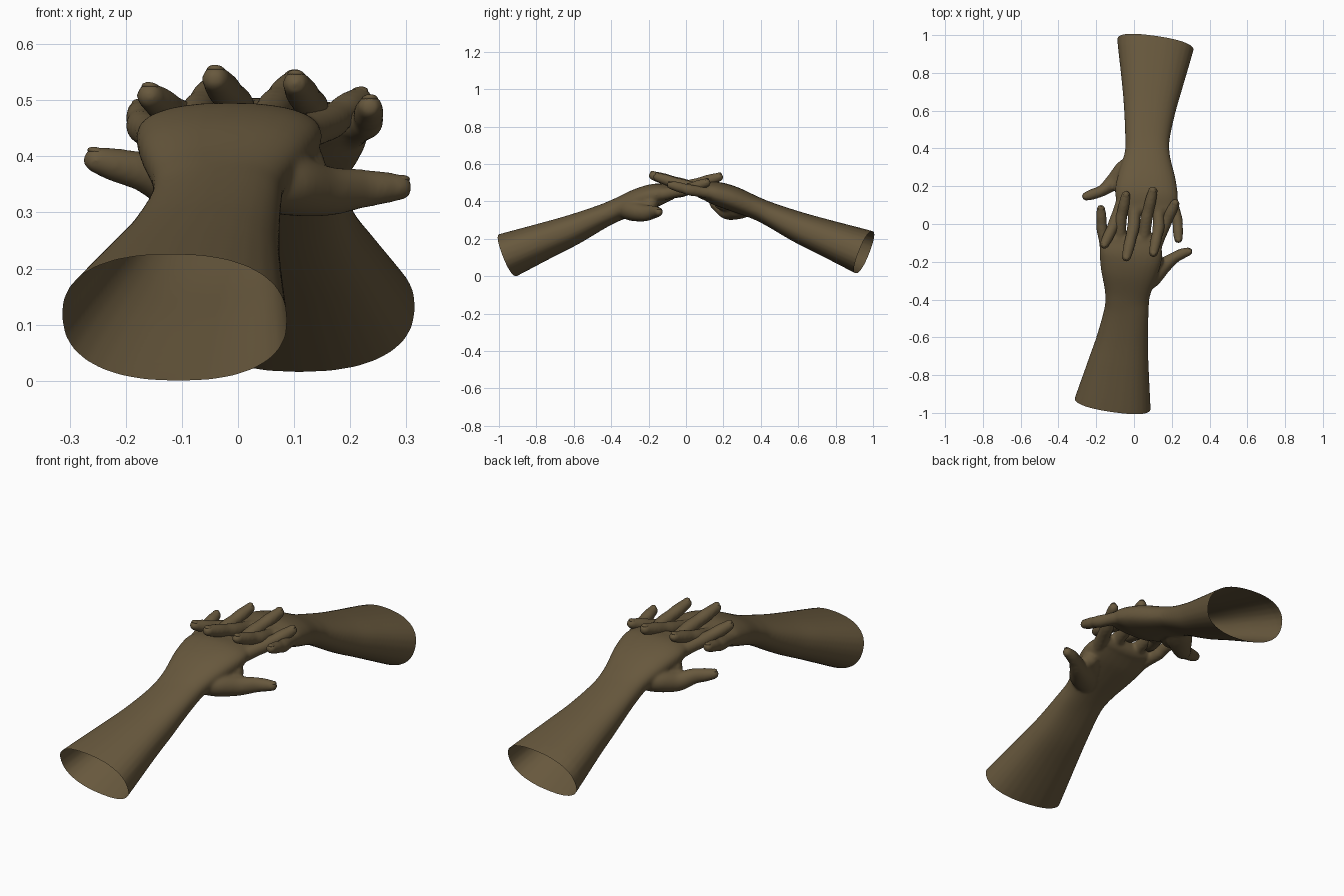
import bpy, bmesh, math
from mathutils import Vector

if "Cube" in bpy.data.objects:
    bpy.data.objects.remove(bpy.data.objects["Cube"])

skin = bpy.data.materials.new("brown_skin")
skin.diffuse_color = (0.137, 0.098, 0.047, 1)
skin.use_nodes = True
skin.node_tree.nodes["Principled BSDF"].inputs["Base Color"].default_value = skin.diffuse_color


def spline(rows, steps=6):
    """Catmull-Rom through rows of any length."""
    out = []
    for i in range(len(rows) - 1):
        a, b, c, d = (rows[max(0, min(len(rows) - 1, i + k))] for k in (-1, 0, 1, 2))
        for s in range(steps):
            t = s / steps
            out.append([0.5 * (2 * q + (r - p) * t + (2 * p - 5 * q + 4 * r - u) * t * t
                               + (3 * q - p - 3 * r + u) * t ** 3)
                        for p, q, r, u in zip(a, b, c, d)])
    return out + [list(rows[-1])]


def tube(bm, rows, power=2.0, n=28):
    """Loft rows of (x, y, z, half width, half thickness), rounding the far end."""
    rows = spline(rows)
    end, prev = rows[-1], rows[-2]
    d = (Vector(end[:3]) - Vector(prev[:3])).normalized()
    r = min(end[3], end[4])
    for k in range(1, 6):
        a = k / 5 * math.radians(85)
        shrink = math.cos(a)
        rows.append(list(Vector(end[:3]) + d * r * math.sin(a))
                    + [end[3] - r * (1 - shrink), end[4] * shrink])
    rings = []
    for i, row in enumerate(rows):
        t = Vector(rows[min(i + 1, len(rows) - 1)][:3]) - Vector(rows[max(i - 1, 0)][:3])
        side = t.cross(Vector((0, 0, 1))).normalized()
        up = side.cross(t).normalized()
        ring = []
        for j in range(n):
            a = 2 * math.pi * j / n
            c, s = math.cos(a), math.sin(a)
            u = math.copysign(abs(c) ** (2 / power), c) * row[3]
            v = math.copysign(abs(s) ** (2 / power), s) * row[4]
            ring.append(bm.verts.new(Vector(row[:3]) + side * u + up * v))
        rings.append(ring)
    for p, q in zip(rings, rings[1:]):
        for j in range(n):
            bm.faces.new((p[j], p[(j + 1) % n], q[(j + 1) % n], q[j]))
    bm.faces.new(rings[0][::-1])
    bm.faces.new(rings[-1])


# forearm, wrist and palm sections
ARM = [(-.124, -1.03, .082, .212, .128), (-.113, -.952, .113, .203, .121),
       (-.083, -.75, .192, .163, .097), (-.061, -.61, .247, .137, .082),
       (-.04, -.46, .315, .118, .064), (-.034, -.37, .355, .12, .06),
       (-.024, -.25, .405, .152, .066), (-.016, -.16, .434, .166, .062),
       (-.014, -.09, .449, .153, .044)]
# finger: base, middle joint, tip
FINGERS = [((.105, -.14, .435), (.165, .0, .462), (.217, .108, .5), .032),
           ((.045, -.12, .447), (.066, .03, .486), (.1, .175, .53), .033),
           ((-.075, -.12, .447), (-.07, .02, .48), (-.043, .152, .522), .032),
           ((-.145, -.15, .432), (-.17, -.02, .453), (-.175, .08, .48), .03)]
# flesh between thumb and index finger
WEB = [(.0, -.33, .375, .04, .04), (.07, -.25, .378, .05, .048), (.115, -.19, .385, .042, .04)]


def thumb(lift):
    k = lift / .04 * .016
    return [(.02, -.33, .36, .05, .05), (.085, -.28, .35, .06, .055),
            (.155, -.222, .338, .043, .045), (.215, -.178, .342 + lift * .5, .03, .036),
            (.255 + k, -.157, .344 + lift * .8, .028, .03), (.288 + k, -.146, .345 + lift, .023, .024)]


def finger(base, mid, tip, r):
    base, mid, tip = map(Vector, (base, mid, tip))
    path = [(base, 1.1), (base.lerp(mid, .5), .98), (mid, 1.0), (mid.lerp(tip, .3), .9),
            (mid.lerp(tip, .6), .92), (tip, .76)]
    return [tuple(p) + (r * k, r * k) for p, k in path]


def build_arm(name, back):
    bm = bmesh.new()
    tube(bm, ARM, 2.35)
    tube(bm, WEB)
    digits = [finger(*f) for f in FINGERS] + [thumb(.04 if back else 0)]
    for rows in digits:
        tube(bm, rows)
    me = bpy.data.meshes.new(name)
    bm.to_mesh(me)
    bm.free()
    ob = bpy.data.objects.new(name, me)
    bpy.context.collection.objects.link(ob)
    # fuse the parts into one soft skin
    m = ob.modifiers.new("fuse", 'REMESH')
    m.mode, m.voxel_size = 'VOXEL', .0065
    m = ob.modifiers.new("soften", 'SMOOTH')
    m.factor, m.iterations = .5, 12
    dg = bpy.context.evaluated_depsgraph_get()
    bm = bmesh.new()
    bm.from_mesh(ob.evaluated_get(dg).to_mesh())
    ob.modifiers.clear()
    # cut the forearm open at the elbow end
    axis = (Vector(ARM[2][:3]) - Vector(ARM[1][:3])).normalized()
    bmesh.ops.bisect_plane(bm, geom=bm.verts[:] + bm.edges[:] + bm.faces[:],
                           plane_co=ARM[1][:3], plane_no=-axis, clear_outer=True)
    # fingernails
    for rows in digits:
        p, q = Vector(rows[-2][:3]), Vector(rows[-1][:3])
        d = (q - p).normalized()
        side = d.cross(Vector((0, 0, 1))).normalized()
        up = side.cross(d)
        r = rows[-1][3]
        nail = bmesh.ops.create_uvsphere(bm, u_segments=16, v_segments=8, radius=1)
        for v in nail["verts"]:
            x, y, z = v.co
            v.co = q + up * r * .62 + side * x * r * .66 + d * (y * r * .8 + r * .05) + up * z * r * .34
    # the second arm is the first turned round, sitting slightly higher
    if back:
        for v in bm.verts:
            t = max(0, min(1, (v.co.y + .95) / .95))
            v.co = (.06 * t - v.co.x, -v.co.y, v.co.z + .016 - .008 * t)
    for f in bm.faces:
        f.smooth = True
    me.clear_geometry()
    bm.to_mesh(me)
    bm.free()
    me.materials.append(skin)


build_arm("front_arm", False)
build_arm("back_arm", True)
